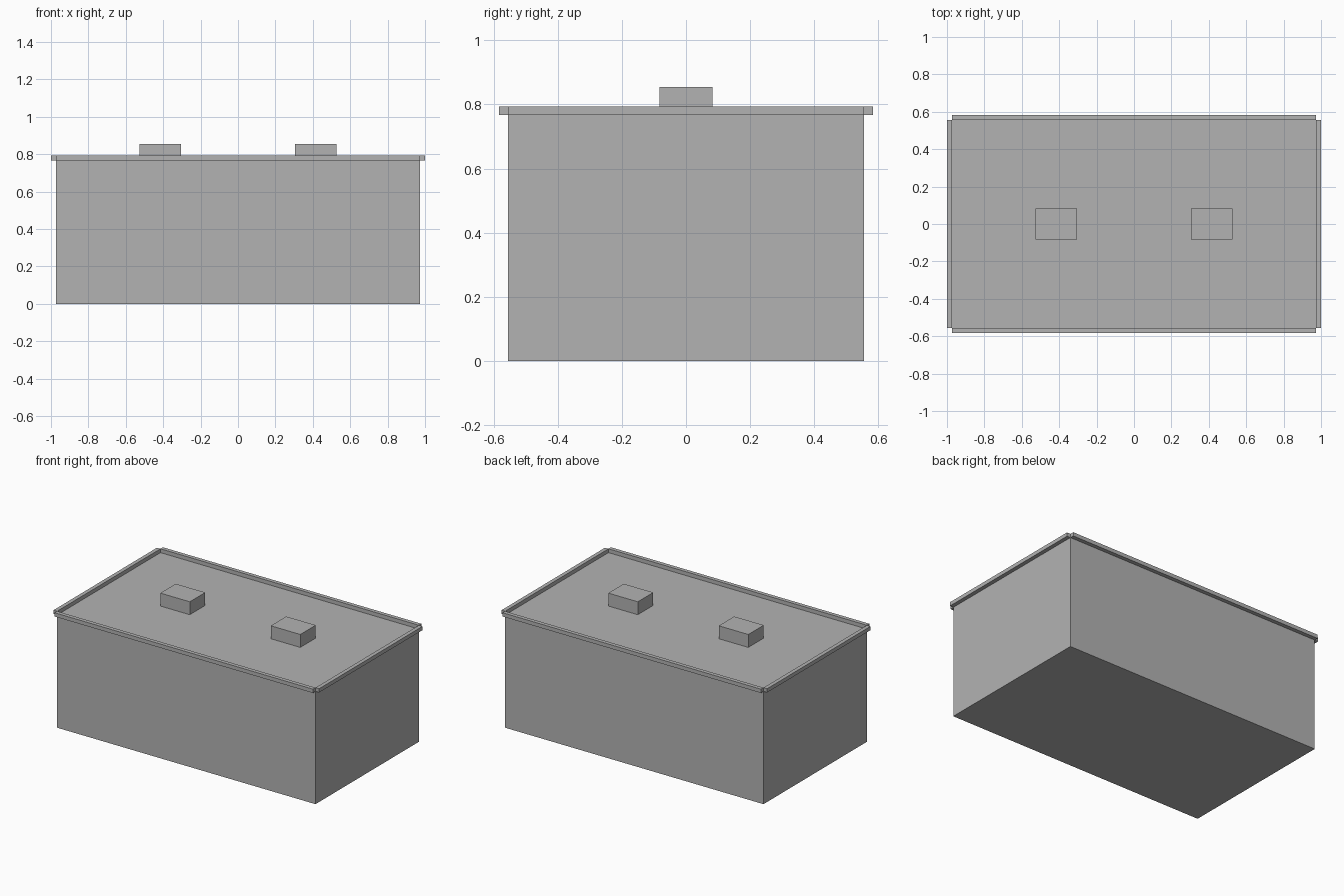
import bpy

default = bpy.data.objects.get("Cube")
if default:
    bpy.data.objects.remove(default, do_unlink=True)

# One flat colour for the whole building
grey = bpy.data.materials.new("concrete_grey")
grey.use_nodes = True
colour = (0.45, 0.45, 0.45, 1)
grey.diffuse_color = colour
grey.node_tree.nodes["Principled BSDF"].inputs["Base Color"].default_value = colour


def box(name, centre, size):
    """Axis-aligned box with its scale baked into the mesh."""
    bpy.ops.mesh.primitive_cube_add(size=1, location=centre)
    obj = bpy.context.object
    obj.name = name
    obj.data.name = name
    for vert in obj.data.vertices:
        vert.co = [c * s for c, s in zip(vert.co, size)]
    obj.data.materials.append(grey)
    return obj


half_x, half_y = 0.973, 0.556      # wall footprint
roof, rim_top = 0.767, 0.793       # roof deck and rim heights
unit_top = 0.855
rim = 1 - half_x                   # rim thickness, outside the walls
rim_z, rim_h = (roof + rim_top) / 2, rim_top - roof

# Main block
box("building_body", (0, 0, roof / 2), (2 * half_x, 2 * half_y, roof))

# Rim strips around the roof, leaving notched corners
for side, label in ((-1, "front"), (1, "back")):
    box(label + "_roof_rim", (0, side * (half_y + rim / 2), rim_z),
        (2 * half_x, rim, rim_h))
for side, label in ((-1, "right"), (1, "left")):
    box(label + "_roof_rim", (side * (half_x + rim / 2), 0, rim_z),
        (rim, 2 * half_y, rim_h))
    # Rooftop unit on the same side
    box(label + "_roof_unit", (side * 0.416, 0, (roof + unit_top) / 2),
        (0.222, 0.166, unit_top - roof))
